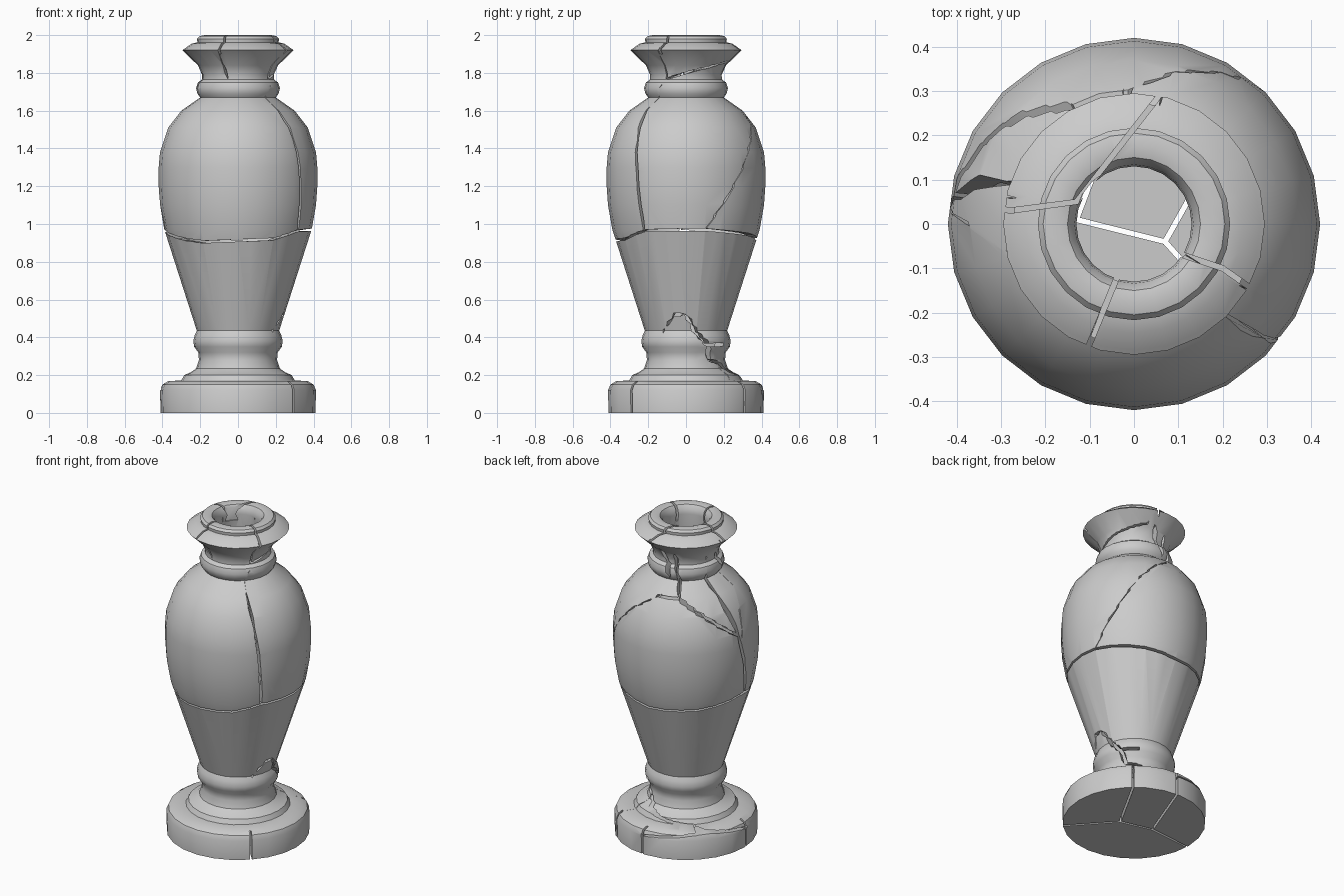
import bpy, bmesh
from math import radians, cos, sin, ceil, tau
from mathutils import Vector

cube = bpy.data.objects.get("Cube")
if cube:
    bpy.data.objects.remove(cube)

SIDES = 24
GAP = 0.006

stone = bpy.data.materials.new("pale_grey_stone")
stone.use_nodes = True
grey = (0.6, 0.6, 0.6, 1)
stone.diffuse_color = grey
shader = stone.node_tree.nodes["Principled BSDF"]
shader.inputs["Base Color"].default_value = grey
shader.inputs["Roughness"].default_value = 0.8


def make_object(name, rings):
    """Bridge equal rings of points into one closed solid."""
    bm = bmesh.new()
    loops = [[bm.verts.new(p) for p in ring] for ring in rings]
    for first, second in zip(loops, loops[1:]):
        for i in range(len(first)):
            j = (i + 1) % len(first)
            bm.faces.new((first[i], first[j], second[j], second[i]))
    bm.faces.new(loops[0])
    bm.faces.new(loops[-1])
    bmesh.ops.recalc_face_normals(bm, faces=bm.faces[:])
    if bm.calc_volume(signed=True) < 0:
        bmesh.ops.reverse_faces(bm, faces=bm.faces[:])
    mesh = bpy.data.meshes.new(name)
    bm.to_mesh(mesh)
    bm.free()
    mesh.materials.append(stone)
    obj = bpy.data.objects.new(name, mesh)
    bpy.context.scene.collection.objects.link(obj)
    return obj


def circle(r, z):
    angles = [tau * i / SIDES for i in range(SIDES)]
    return [(r * cos(a), r * sin(a), z) for a in angles]


def volume(mesh):
    bm = bmesh.new()
    bm.from_mesh(mesh)
    result = bm.calc_volume()
    bm.free()
    return result


# Outer silhouette, one moulding after another, then the hollow inside
foot = [(.41, 0), (.413, .12), (.40, .15), (.37, .168), (.30, .172),
        (.285, .20), (.25, .215), (.222, .235), (.207, .28), (.21, .32)]
ankle = [(.232, .35), (.237, .38), (.23, .41), (.218, .435)]
belly = [(.39, .97), (.413, 1.1), (.42, 1.2), (.42, 1.3), (.413, 1.38),
         (.37, 1.51), (.30, 1.6), (.20, 1.67)]
collar = [(.215, 1.69), (.222, 1.72), (.212, 1.75), (.19, 1.765)]
mouth = [(.19, 1.79), (.212, 1.84), (.295, 1.92), (.285, 1.927), (.245, 1.955),
         (.215, 1.962), (.217, 1.98), (.205, 1.994), (.178, 2), (.15, 1.993),
         (.134, 1.97), (.13, 1.94)]
inside = [(.145, 1.8), (.15, 1.66), (.25, 1.56), (.32, 1.48), (.363, 1.36),
          (.37, 1.2), (.34, .97), (.17, .43), (.185, .38), (.16, .3),
          (.18, .21), (.34, .12), (.35, .05)]
outside = foot + ankle + belly + collar + mouth
vase = make_object("cracked_vase", [circle(r, z) for r, z in outside + inside])


def radius_at(z):
    for (r0, z0), (r1, z1) in zip(outside, outside[1:]):
        if z0 <= z <= z1:
            return r0 + (r1 - r0) * (z - z0) / (z1 - z0)


def cut(sections):
    """Sweep a thin blade through the sections and cut it from the vase."""
    blade = make_object("crack_cutter", [(a + o, b + o, b - o, a - o)
                                         for a, b, o in sections])
    blade.hide_render = True
    mod = vase.modifiers.new("crack", 'BOOLEAN')
    mod.operation = 'DIFFERENCE'
    mod.object = blade
    before = volume(vase.data)
    # Keep only a clean cut, which removes no more than a sliver
    for solver in ('MANIFOLD', 'EXACT'):
        mod.solver = solver
        graph = bpy.context.evaluated_depsgraph_get()
        result = bpy.data.meshes.new_from_object(vase.evaluated_get(graph))
        if 0.95 * before < volume(result) < before:
            vase.data = result
            break
    vase.modifiers.remove(mod)
    bpy.data.objects.remove(blade)


def tangents(points):
    last = len(points) - 1
    return [(points[min(i + 1, last)] - points[max(i - 1, 0)]).normalized()
            for i in range(last + 1)]


def wall_crack(*path, gap=GAP):
    """Crack through the wall along (angle, height) points."""
    fine = []
    for (a0, z0), (a1, z1) in zip(path, path[1:]):
        n = max(1, ceil(abs(a1 - a0) / 10))
        fine += [(a0 + (a1 - a0) * i / n, z0 + (z1 - z0) * i / n) for i in range(n)]
    fine.append(path[-1])
    flat = [Vector((radians(a) * radius_at(z), z)) for a, z in fine]
    up = Vector((0, 0, 1))
    sections = []
    for (a, z), t in zip(fine, tangents(flat)):
        a = radians(a)
        out = Vector((cos(a), sin(a), 0))
        side = Vector((-sin(a), cos(a), 0))
        offset = (side * -t.y + up * t.x) * gap
        sections.append((out * .09 + up * z, out * .5 + up * z, offset))
    cut(sections)


def drop_crack(low, high, *path):
    """Crack straight down between two heights along plan points."""
    points = [Vector(p) for p in path]
    cut([(Vector((p.x, p.y, low)), Vector((p.x, p.y, high)),
          Vector((-t.y, t.x, 0)) * GAP)
         for p, t in zip(points, tangents(points))])


# Cracks across the floor and out through the foot
hub, fork = (.07, -.04), (-.13, .01)
drop_crack(-.1, .165, (.33, -.33), hub, fork, (-.46, -.02))
drop_crack(-.1, .165, hub, (.3, .37))
drop_crack(-.1, .165, fork, (.04, .46))

# Cracks across the lip and mouth flange
drop_crack(1.9, 2.1, (-.32, .04), (-.28, .03), (-.13, .05), (.05, .28), (.08, .33))
drop_crack(1.9, 2.1, (-.12, -.32), (-.1, -.27), (-.03, -.1))
drop_crack(1.9, 2.1, (.08, -.06), (.2, -.1), (.3, -.17))

# Ring around the belly, in a back half and a front half
wall_crack((-1, .97), (15, .97), (60, .945), (90, .92), (135, .93), (181, .965))
wall_crack((179, .965), (220, .92), (240, .905), (300, .92), (325, .965), (361, .97))

# Front cracks over the shoulder and neck
wall_crack((325, .96), (322, 1.25), (319, 1.45), (315, 1.62), (316, 1.68),
           (328, 1.78), (328, 1.86), (330, 1.93))
wall_crack((315, 1.67), (255, 1.77), (229, 1.85), (198, 1.92))
wall_crack((253, 1.77), (248, 1.85), (249, 1.93))
wall_crack((328, 1.77), (370, 1.81), (430, 1.86), (438, 1.93))

# Back cracks over the shoulder and neck
wall_crack((15, .965), (37, 1.2), (55, 1.4), (70, 1.51), (92, 1.6), (118, 1.6),
           (142, 1.51), (172, 1.36), (185, .96))
wall_crack((95, 1.595), (100, 1.7), (82, 1.86))
wall_crack((118, 1.595), (112, 1.72), (106, 1.835))
wall_crack((172, 1.36), (162, 1.6), (157, 1.7), (163, 1.8), (168, 1.93))
wall_crack((176, 1.34), (180, 1.5), (192, 1.6), (195, 1.72), (185, 1.8))

# Lower body cracks
wall_crack((240, .91), (226, .6), (215, .42), (215, .25), (205, .185), (188, .15))
wall_crack((300, .92), (320, .55), (326, .42), (325, .26), (319, .2), (315, .15))

# Chipped zigzag above the ankle
wall_crack((326, .43), (345, .52), (360, .52), (375, .42), (390, .36), (418, .36),
           gap=.009)
wall_crack((30, .36), (37, .28), (55, .265), (52, .2), (50, .15), gap=.008)

# Cracks over the back of the foot
wall_crack((55, .265), (75, .21), (110, .18), (143, .16))
wall_crack((86, .12), (143, .16), (184, .12))

# Smooth turned surface with crisp mouldings and broken edges
bpy.ops.object.select_all(action='DESELECT')
vase.select_set(True)
bpy.context.view_layer.objects.active = vase
bpy.ops.object.shade_smooth_by_angle(angle=radians(35))
